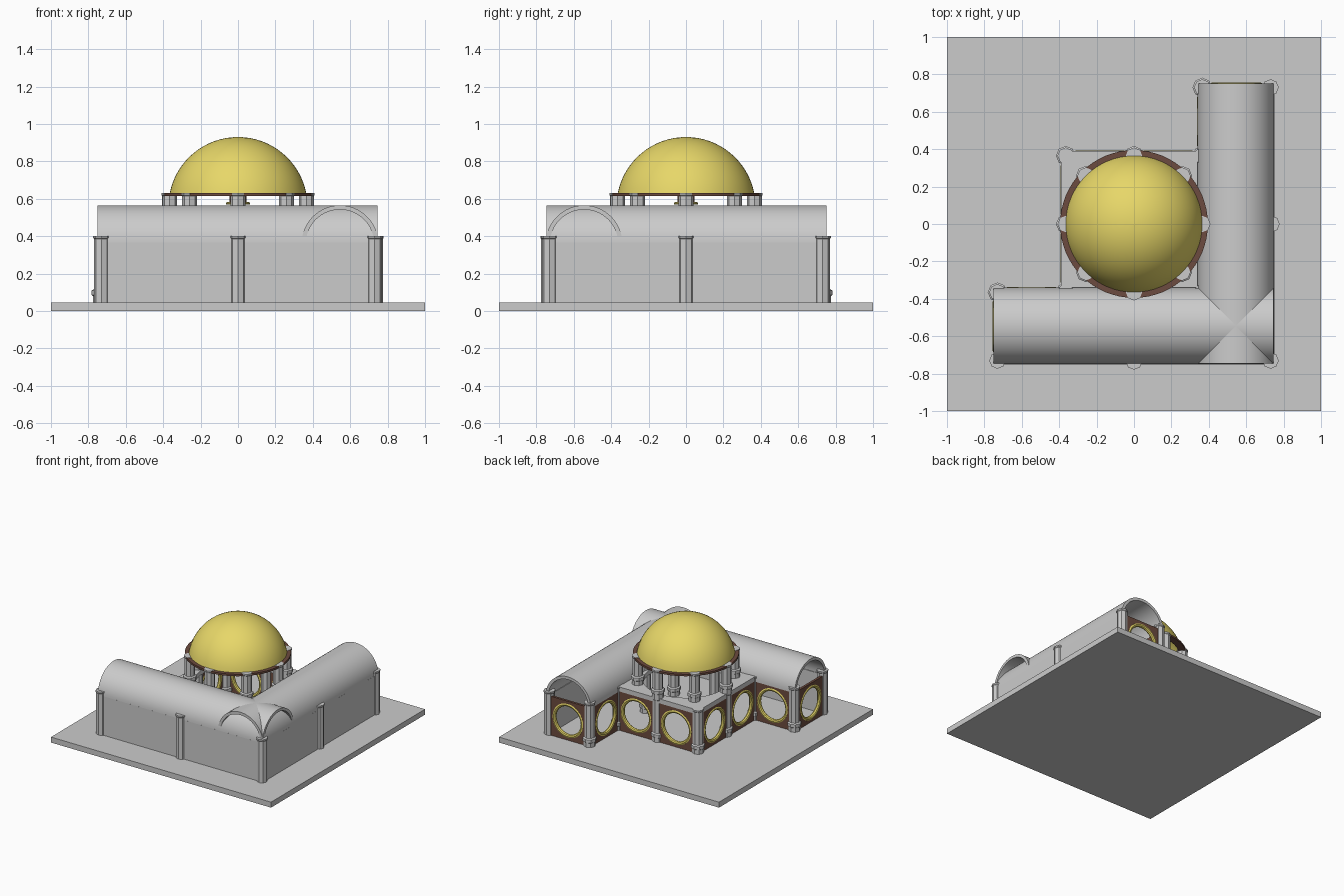
import bpy, bmesh, math
from math import sin, cos, pi

if "Cube" in bpy.data.objects:
    bpy.data.objects.remove(bpy.data.objects["Cube"])

def material(name, rgb):
    m = bpy.data.materials.new(name)
    m.diffuse_color = (*rgb, 1)
    m.use_nodes = True
    m.node_tree.nodes["Principled BSDF"].inputs["Base Color"].default_value = m.diffuse_color
    return m

GOLD = material("gold", (0.8, 0.68, 0.14))
BROWN = material("dark_brown", (0.15, 0.07, 0.05))

def finish(name, bm, mat=None, smooth=False):
    bmesh.ops.recalc_face_normals(bm, faces=bm.faces)
    me = bpy.data.meshes.new(name)
    bm.to_mesh(me)
    bm.free()
    ob = bpy.data.objects.new(name, me)
    bpy.context.collection.objects.link(ob)
    if mat:
        me.materials.append(mat)
    if smooth:
        bpy.ops.object.select_all(action='DESELECT')
        ob.select_set(True)
        bpy.context.view_layer.objects.active = ob
        bpy.ops.object.shade_smooth_by_angle(angle=math.radians(35))
    return ob

def box(name, x0, x1, y0, y1, z0, z1):
    bm = bmesh.new()
    for v in bmesh.ops.create_cube(bm, size=1)['verts']:
        v.co = ((x0 + x1) / 2 + v.co.x * (x1 - x0),
                (y0 + y1) / 2 + v.co.y * (y1 - y0),
                (z0 + z1) / 2 + v.co.z * (z1 - z0))
    return finish(name, bm)

def lathe(name, profile, n, mat=None, smooth=False, closed=False, at=(0, 0)):
    """Revolve (radius, z) points about a vertical axis."""
    bm = bmesh.new()
    rings = [[bm.verts.new((at[0] + r * cos(2 * pi * i / n), at[1] + r * sin(2 * pi * i / n), z))
              for i in range(n)] for r, z in profile]
    pairs = list(zip(rings, rings[1:])) + ([(rings[-1], rings[0])] if closed else [])
    for a, b in pairs:
        for i in range(n):
            j = (i + 1) % n
            bm.faces.new((a[i], a[j], b[j], b[i]))
    if not closed:
        bm.faces.new(rings[0])
        bm.faces.new(rings[-1])
    bmesh.ops.remove_doubles(bm, verts=bm.verts, dist=1e-5)
    return finish(name, bm, mat, smooth)

def vault(name, along_x):
    """Half-round barrel shell with open ends."""
    n, c, z0 = 32, 0.545, 0.36
    prof = [(r * cos(pi * i / n), z0 + r * sin(pi * i / n))
            for r, rng in ((0.205, range(n + 1)), (0.182, range(n, -1, -1))) for i in rng]
    def pt(t, p):
        return (t, -c - p[0], p[1]) if along_x else (c + p[0], -t, p[1])
    bm = bmesh.new()
    a, b = [[bm.verts.new(pt(t, p)) for p in prof] for t in (-0.75, 0.746)]
    m = len(prof)
    for i in range(m):
        j = (i + 1) % m
        bm.faces.new((a[i], a[j], b[j], b[i]))
    for ring in (a, b):
        for i in range(n):
            bm.faces.new((ring[i], ring[i + 1], ring[m - 2 - i], ring[m - 1 - i]))
    return finish(name, bm, None, True)

def screen(x, y, along_x):
    """Brown panel with a round opening and a gold ring set in it."""
    n, r, hw, hh, t, zc = 32, 0.125, 0.18, 0.16, 0.01, 0.205
    def pt(u, w, d):
        return (x + u, y + d, zc + w) if along_x else (x + d, y + u, zc + w)
    bm = bmesh.new()
    loops = []
    for d in (-t, t):
        inner, outer = [], []
        for i in range(n):
            c, s = cos(2 * pi * i / n), sin(2 * pi * i / n)
            k = max(abs(c), abs(s))
            inner.append(bm.verts.new(pt(r * c, r * s, d)))
            outer.append(bm.verts.new(pt(hw * c / k, hh * s / k, d)))
        loops += [inner, outer]
    for a, b in ((0, 1), (2, 3), (0, 2), (1, 3)):
        for i in range(n):
            j = (i + 1) % n
            bm.faces.new((loops[a][i], loops[a][j], loops[b][j], loops[b][i]))
    finish("arcade_screen", bm, BROWN)
    rot = (pi / 2, 0, 0) if along_x else (0, pi / 2, 0)
    bpy.ops.mesh.primitive_torus_add(location=(x, y, zc), rotation=rot, major_radius=0.128,
                                     minor_radius=0.015, major_segments=32, minor_segments=8)
    ring = bpy.context.object
    ring.name = "screen_ring"
    ring.data.materials.append(GOLD)
    bpy.ops.object.shade_smooth_by_angle()

def column(x, y, z0, z1, base):
    h = z1 - 0.012
    prof = [(0.04, z0)]
    if base:
        prof = [(0.045, z0), (0.045, z0 + 0.035), (0.052, z0 + 0.04),
                (0.052, z0 + 0.065), (0.04, z0 + 0.072)]
    prof += [(0.04, h - 0.005), (0.044, h), (0.044, z1)]
    lathe("column", prof, 8, at=(x, y))

# Ground slab
box("base_slab", -1, 1, -1, 1, 0, 0.045)

# Solid outer walls and the two crossing vaults
box("front_wall", -0.75, 0.75, -0.75, -0.722, 0.045, 0.365)
box("side_wall", 0.722, 0.75, -0.722, 0.75, 0.045, 0.365)
vault("front_vault", True)
vault("side_vault", False)

# Columns: plain ones in the outer walls, moulded ones in the arcade
g = 0.365
for x, y in ((-0.73, -0.73), (0, -0.735), (0.73, -0.73), (0.735, 0), (0.73, 0.73)):
    column(x, y, 0.045, 0.402, False)
for x, y in ((-0.73, -g), (-g, -g), (-g, 0), (-g, g), (0, g), (g, g), (g, 0.73),
             (0, -g), (g, 0), (g, -g)):
    column(x, y, 0.045, 0.402, True)

# Arcade screens, each with its copy mirrored across the diagonal
for x, y, along_x in ((-0.742, -0.547, False), (-0.547, -0.352, True),
                      (-0.378, -0.182, False), (-0.378, 0.182, False)):
    screen(x, y, along_x)
    screen(-y, -x, not along_x)

# Flat pavilion roof with a round opening
bm = bmesh.new()
n, R, half, cx, cy = 64, 0.32, 0.365, -0.025, 0.025
loops = []
for z in (0.365, 0.402):
    inner, outer = [], []
    for i in range(n):
        c, s = cos(2 * pi * i / n), sin(2 * pi * i / n)
        k = max(abs(c), abs(s))
        inner.append(bm.verts.new((R * c, R * s, z)))
        outer.append(bm.verts.new((cx + half * c / k, cy + half * s / k, z)))
    loops += [inner, outer]
for a, b in ((0, 1), (2, 3), (0, 2), (1, 3)):
    for i in range(n):
        j = (i + 1) % n
        bm.faces.new((loops[a][i], loops[a][j], loops[b][j], loops[b][i]))
finish("pavilion_roof", bm)

# Drum: eight columns carrying a brown ring
for i in range(8):
    a = i * pi / 4
    column(0.365 * cos(a), 0.365 * sin(a), 0.402, 0.632, True)
lathe("drum_ring", [(0.34, 0.614), (0.395, 0.614), (0.395, 0.63), (0.34, 0.63)], 64,
      BROWN, True, True)

# Dome shell: spherical cap
prof = []
for r, rng in ((0.372, range(17)), (0.357, range(16, -1, -1))):
    a0 = math.asin(0.066 / r)
    for i in rng:
        a = a0 + (pi / 2 - a0) * i / 16
        prof.append((max(r * cos(a), 0.0005), 0.558 + r * sin(a)))
lathe("dome", prof, 64, GOLD, True, True)

# Hanging lamp under the dome
bpy.ops.mesh.primitive_torus_add(location=(0, 0, 0.575), major_radius=0.058, minor_radius=0.007,
                                 major_segments=24, minor_segments=8)
bpy.context.object.name = "lamp_ring"
bpy.context.object.data.materials.append(GOLD)
for i in range(4):
    a = pi / 4 + i * pi / 2
    lathe("lamp_rod", [(0.004, 0.575), (0.004, 0.91)], 6, BROWN,
          at=(0.058 * cos(a), 0.058 * sin(a)))
